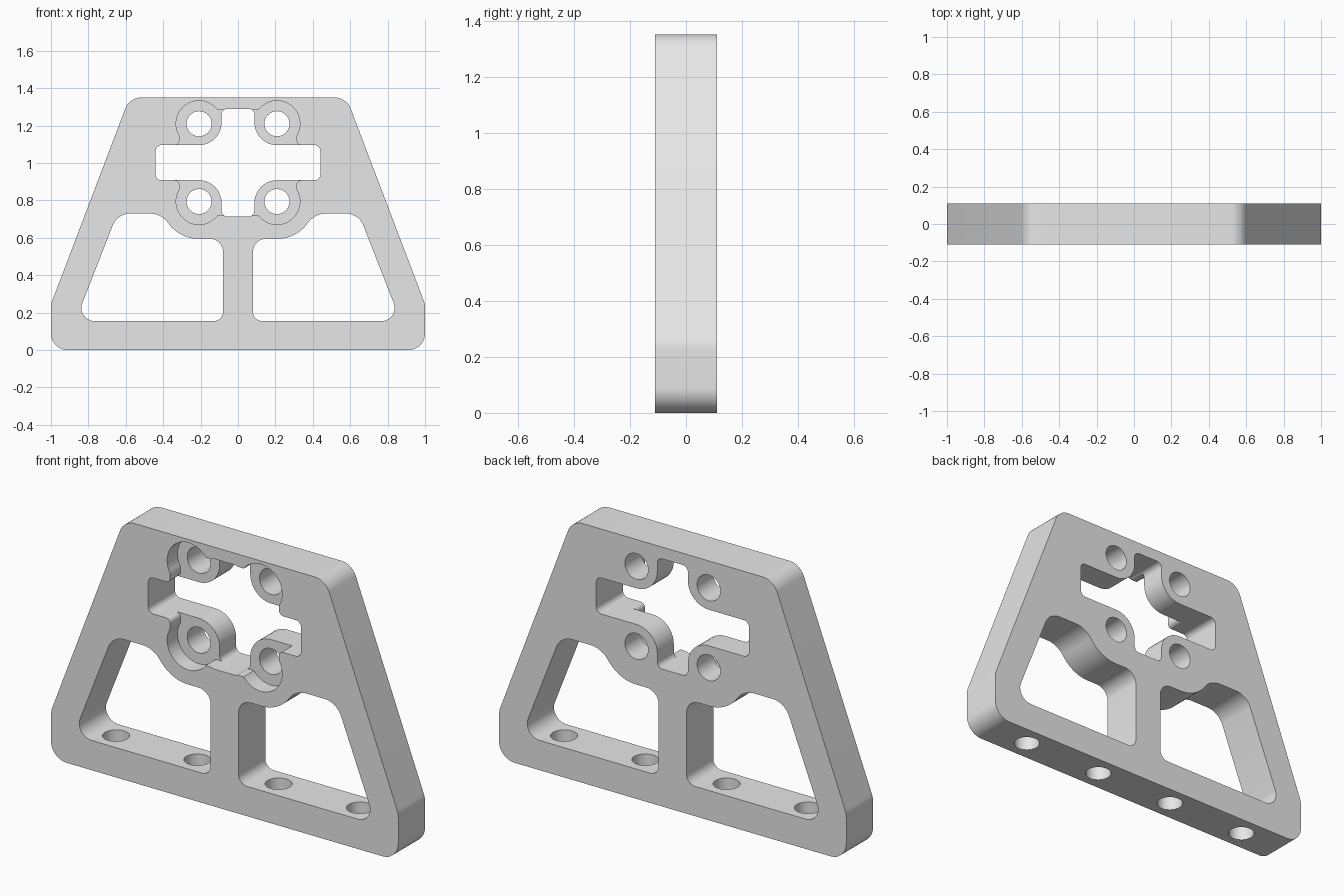
import bpy, bmesh
from math import atan2, cos, sin, tan, pi, radians
from mathutils import Vector

cube = bpy.data.objects.get("Cube")
if cube:
    bpy.data.objects.remove(cube)

HALF = 0.11            # half the plate thickness
MID_Z = 1.002          # centre height of the cross opening
BOLT = 0.208           # bolt offset from that centre
FLOOR_Y = -0.025       # depth at which the pockets end

metal = bpy.data.materials.new("light grey")
metal.use_nodes = True
metal.diffuse_color = (0.8, 0.8, 0.8, 1)
metal.node_tree.nodes["Principled BSDF"].inputs["Base Color"].default_value = (0.8, 0.8, 0.8, 1)


def fillet(corners, steps=10):
    """Round each (x, z, radius) corner of a closed outline."""
    out = []
    for i, (x, z, r) in enumerate(corners):
        p = Vector((x, z))
        if r == 0:
            out.append(p)
            continue
        u = (Vector(corners[i - 1][:2]) - p).normalized()
        v = (Vector(corners[(i + 1) % len(corners)][:2]) - p).normalized()
        half = u.angle(v) / 2
        centre = p + (u + v).normalized() * (r / sin(half))
        d0 = p + u * (r / tan(half)) - centre
        d1 = p + v * (r / tan(half)) - centre
        start = atan2(d0.y, d0.x)
        sweep = (atan2(d1.y, d1.x) - start + pi) % (2 * pi) - pi
        for k in range(steps + 1):
            a = start + sweep * k / steps
            out.append(centre + r * Vector((cos(a), sin(a))))
    return out


def prism(name, outline, y0, y1):
    """Extrude an x-z outline between two depths."""
    bm = bmesh.new()
    face = bm.faces.new([bm.verts.new((p[0], y0, p[1])) for p in outline])
    grown = bmesh.ops.extrude_face_region(bm, geom=[face])["geom"]
    moved = [g for g in grown if isinstance(g, bmesh.types.BMVert)]
    bmesh.ops.translate(bm, verts=moved, vec=(0, y1 - y0, 0))
    bmesh.ops.recalc_face_normals(bm, faces=bm.faces)
    mesh = bpy.data.meshes.new(name)
    bm.to_mesh(mesh)
    bm.free()
    obj = bpy.data.objects.new(name, mesh)
    bpy.context.collection.objects.link(obj)
    mesh.materials.append(metal)
    return obj


def rod(name, x, y, z, radius, length, upright):
    bpy.ops.mesh.primitive_cylinder_add(vertices=48, radius=radius, depth=length, location=(x, y, z),
                                        rotation=(0 if upright else pi / 2, 0, 0))
    obj = bpy.context.object
    obj.name = name
    obj.data.materials.append(metal)
    return obj


def flip(points, sx, sz=1):
    return [(x * sx, z * sz, *rest) for x, z, *rest in points]


# Tapered plate
side = [(1, 0, 0.09), (1, 0.246, 0.1), (0.58, 1.35, 0.09)]
plate = prism("bracket_plate", fillet(side + flip(side, -1)[::-1]), -HALF, HALF)

cutters = []

# Two lower windows, curving around the bosses
window = fillet([(0.08, 0.155, 0.05), (0.87, 0.155, 0.07), (0.645, 0.73, 0.1),
                 (0.41, 0.73, 0.122), (0.312, 0.595, 0.198), (0.08, 0.595, 0.07)])
for sx in (1, -1):
    cutters.append(prism("window_cutter", flip(window, sx), -0.2, 0.2))

# Cross opening
arm = [(0.44, 0.094, 0.03), (0.088, 0.094, 0.12), (0.088, 0.287, 0.03)]
cross = (arm + flip(arm, -1)[::-1] + flip(arm, -1, -1) + flip(arm, 1, -1)[::-1])
cutters.append(prism("cross_cutter", [(p.x, p.y + MID_Z) for p in fillet(cross)], -0.2, 0.2))

# Front pockets around the bolt holes, open towards the cross
arc = [(0.123 * cos(radians(a)), 0.123 * sin(radians(a)), 0) for a in range(37, 212, 6)]
pocket = fillet(arc + [(-0.105, -0.114, 0.025), (-0.16, -0.114, 0),
                       (-0.16, -0.14, 0), (0.14, -0.14, 0), (0.14, 0.074, 0)])
for sx in (1, -1):
    for sz in (1, -1):
        shape = [((p.x - BOLT) * sx, (p.y + BOLT) * sz + MID_Z) for p in pocket]
        cutters.append(prism("pocket_cutter", shape, -0.2, FLOOR_Y))
        cutters.append(rod("bolt_cutter", sx * BOLT, 0, MID_Z + sz * BOLT, 0.067, 0.5, False))

# Mounting holes through the foot
for i in range(4):
    cutters.append(rod("foot_cutter", (i - 1.5) * 0.468, 0, 0.08, 0.064, 0.3, True))

# Cut everything out of the plate
bpy.ops.object.select_all(action="DESELECT")
plate.select_set(True)
bpy.context.view_layer.objects.active = plate
for cutter in cutters:
    cutter.hide_render = True
    mod = plate.modifiers.new(cutter.name, "BOOLEAN")
    mod.operation = "DIFFERENCE"
    mod.solver = "EXACT"
    mod.object = cutter
    bpy.ops.object.modifier_apply(modifier=mod.name)
    bpy.data.objects.remove(cutter)

bpy.ops.object.shade_smooth_by_angle(angle=radians(30))
